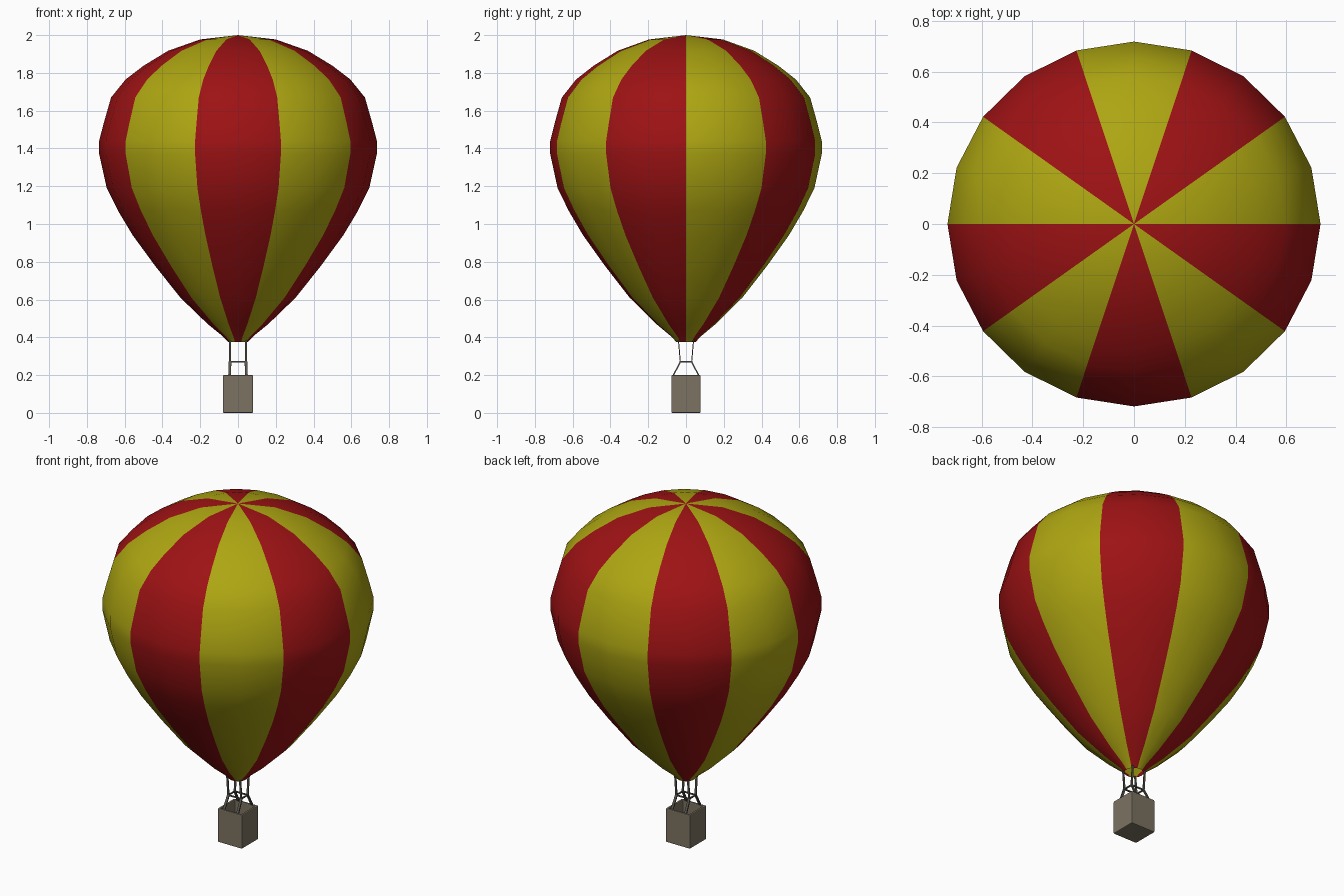
import bpy, bmesh, math
from mathutils import Vector

if "Cube" in bpy.data.objects:
    bpy.data.objects.remove(bpy.data.objects["Cube"])


def material(name, rgb):
    m = bpy.data.materials.new(name)
    m.diffuse_color = (*rgb, 1)
    m.use_nodes = True
    m.node_tree.nodes["Principled BSDF"].inputs["Base Color"].default_value = m.diffuse_color
    return m


RED = material("red_cloth", (0.34, 0.006, 0.007))
YELLOW = material("yellow_cloth", (0.42, 0.38, 0.006))
WICKER = material("wicker", (0.20, 0.17, 0.12))
METAL = material("dark_frame", (0.10, 0.09, 0.075))


def make_object(name, bm, *mats):
    bmesh.ops.recalc_face_normals(bm, faces=bm.faces)
    me = bpy.data.meshes.new(name)
    bm.to_mesh(me)
    bm.free()
    ob = bpy.data.objects.new(name, me)
    bpy.context.collection.objects.link(ob)
    for m in mats:
        me.materials.append(m)
    return ob


# Envelope: 20-sided lathe, slightly narrower in y, open at the neck
SIDES = 20
PROFILE = [(0.20, 1.977), (0.37, 1.917), (0.50, 1.838), (0.595, 1.765),
           (0.672, 1.67), (0.712, 1.53), (0.735, 1.44), (0.735, 1.37),
           (0.695, 1.19), (0.635, 1.07), (0.557, 0.94), (0.44, 0.78),
           (0.305, 0.61), (0.16, 0.47), (0.08, 0.405), (0.052, 0.375)]
bm = bmesh.new()
apex = bm.verts.new((0, 0, 2))
rings = []
for r, z in PROFILE:
    angles = [2 * math.pi * i / SIDES for i in range(SIDES)]
    rings.append([bm.verts.new((r * math.cos(a), 0.978 * r * math.sin(a), z))
                  for a in angles])
for i in range(SIDES):
    j = (i + 1) % SIDES
    faces = [bm.faces.new((apex, rings[0][i], rings[0][j]))]
    for up, low in zip(rings, rings[1:]):
        faces.append(bm.faces.new((up[i], low[i], low[j], up[j])))
    # Each coloured panel is two segments wide
    for f in faces:
        f.material_index = (i // 2) % 2
        f.smooth = True
make_object("envelope", bm, YELLOW, RED)

# Basket: open box with thick walls and softened edges
bm = bmesh.new()
bmesh.ops.create_cube(bm, size=1)
for v in bm.verts:
    v.co = Vector((v.co.x * 0.16, v.co.y * 0.155, (v.co.z + 0.5) * 0.2))
bm.normal_update()
top = max(bm.faces, key=lambda f: f.calc_center_median().z)
bmesh.ops.inset_region(bm, faces=[top], thickness=0.02)
inner = bmesh.ops.extrude_discrete_faces(bm, faces=[top])["faces"][0]
for v in inner.verts:
    v.co.z = 0.02
basket = make_object("basket", bm, WICKER)
bev = basket.modifiers.new("soft_edges", 'BEVEL')
bev.width = 0.005
bev.segments = 2


# Straight rectangular bar between two points
def add_bar(bm, a, b, width, depth):
    a, b = Vector(a), Vector(b)
    d = (b - a).normalized()
    side = Vector((1, 0, 0)) if abs(d.x) < 0.9 else Vector((0, 1, 0))
    side = (side - d * side.dot(d)).normalized() * width / 2
    other = d.cross(side).normalized() * depth / 2
    ends = [[bm.verts.new(p + side * s + other * t)
             for s, t in ((-1, -1), (1, -1), (1, 1), (-1, 1))] for p in (a, b)]
    bm.faces.new(ends[0])
    bm.faces.new(ends[1])
    for i in range(4):
        j = (i + 1) % 4
        bm.faces.new((ends[0][i], ends[0][j], ends[1][j], ends[1][i]))


# Suspension straps and lower struts at the four corners
straps, struts, frame = bmesh.new(), bmesh.new(), bmesh.new()
X, Y, Z = 0.042, 0.03, 0.27
for sx in (-1, 1):
    for sy in (-1, 1):
        add_bar(straps, (sx * X, sy * 0.04, 0.385), (sx * X, sy * Y, Z), 0.012, 0.005)
        add_bar(struts, (sx * X, sy * Y, Z), (sx * 0.045, sy * 0.07, 0.193), 0.014, 0.007)
# Rectangular burner frame joining the corners
for s in (-1, 1):
    add_bar(frame, (-X, s * Y, Z), (X, s * Y, Z), 0.007, 0.007)
    add_bar(frame, (s * X, -Y, Z), (s * X, Y, Z), 0.007, 0.007)
make_object("suspension_straps", straps, METAL)
make_object("basket_struts", struts, METAL)
make_object("burner_frame", frame, METAL)
